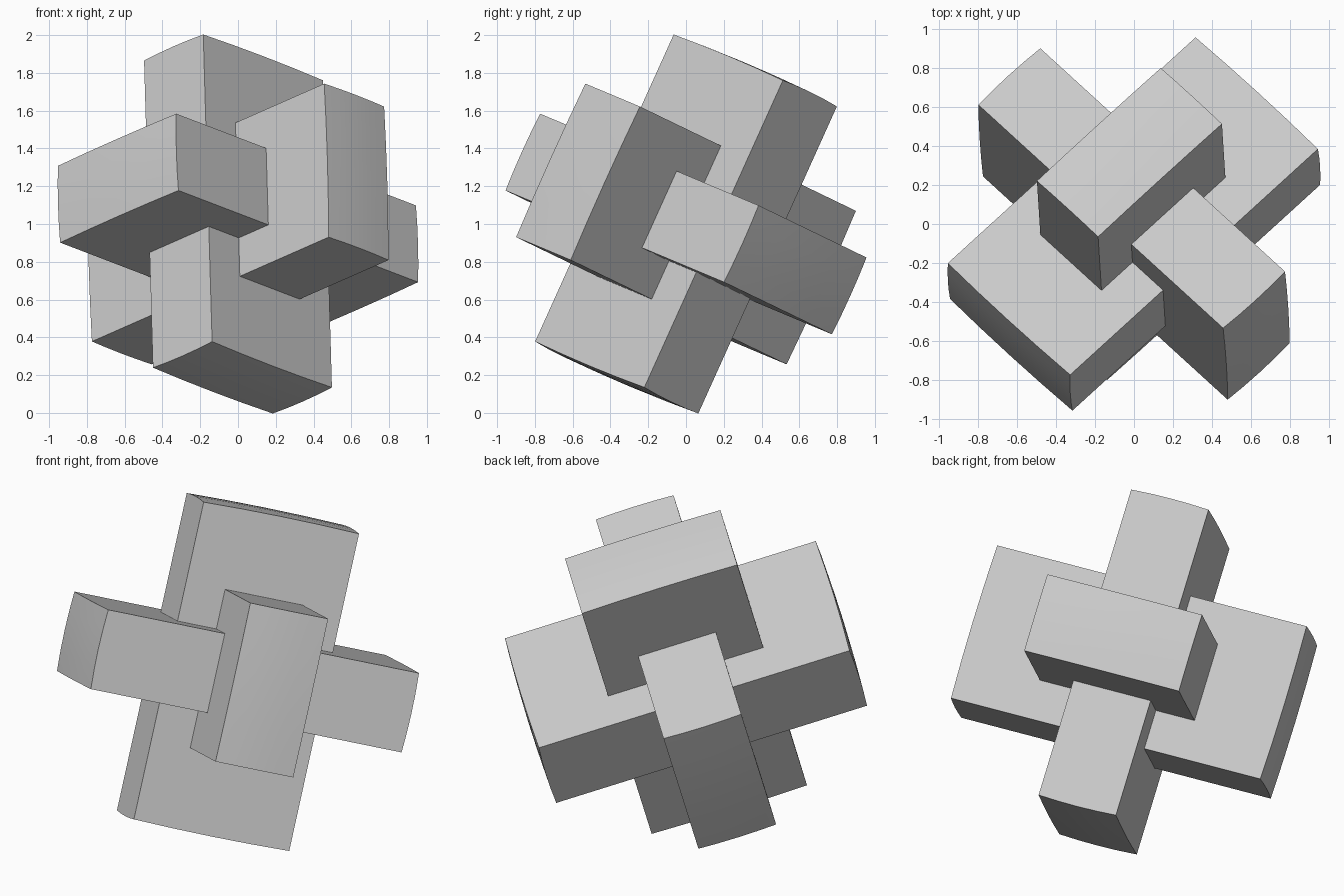
import bpy
import bmesh
from mathutils import Matrix, Vector

cube = bpy.data.objects.get("Cube")
if cube:
    bpy.data.objects.remove(cube, do_unlink=True)

UNIT = 0.446     # thickness of one slab
BULGE = 0.015    # gentle dome on the slab ends

# Tilted puzzle axes
u = Vector((0.711, 0.648, -0.272)).normalized()
w = Vector((-0.025, 0.412, 0.910))
w = (w - u * w.dot(u)).normalized()
v = w.cross(u)
tilt = Matrix((u, v, w)).transposed().to_4x4()
tilt.translation = (0, 0, 1)


def slab(name, long_axis):
    """A 4 x 2 x 1 slab, long along one axis and wide along the next."""
    wide, thin = (long_axis + 1) % 3, (long_axis + 2) % 3
    half = Vector((0, 0, 0))
    half[long_axis], half[wide], half[thin] = 2 * UNIT, UNIT, UNIT / 2

    bm = bmesh.new()
    bmesh.ops.create_cube(bm, size=2)
    bmesh.ops.subdivide_edges(bm, edges=bm.edges[:], cuts=3, use_grid_fill=True)
    for vert in bm.verts:
        p = vert.co.copy()
        vert.co = Vector(a * b for a, b in zip(p, half))
        # Dome the two ends while keeping their corners in place
        if abs(p[long_axis]) > 0.99:
            dome = BULGE * (1 - (p[wide] ** 2 + p[thin] ** 2) / 2)
            vert.co[long_axis] += dome * p[long_axis]
    bm.transform(tilt)
    bmesh.ops.recalc_face_normals(bm, faces=bm.faces[:])

    mesh = bpy.data.meshes.new(name)
    bm.to_mesh(mesh)
    bm.free()
    obj = bpy.data.objects.new(name, mesh)
    bpy.context.collection.objects.link(obj)
    bpy.ops.object.select_all(action="DESELECT")
    obj.select_set(True)
    bpy.context.view_layer.objects.active = obj
    bpy.ops.object.shade_smooth_by_angle()


# Three interlocking slabs
for axis, part in enumerate(("cross_slab", "side_slab", "upright_slab")):
    slab(part, axis)
